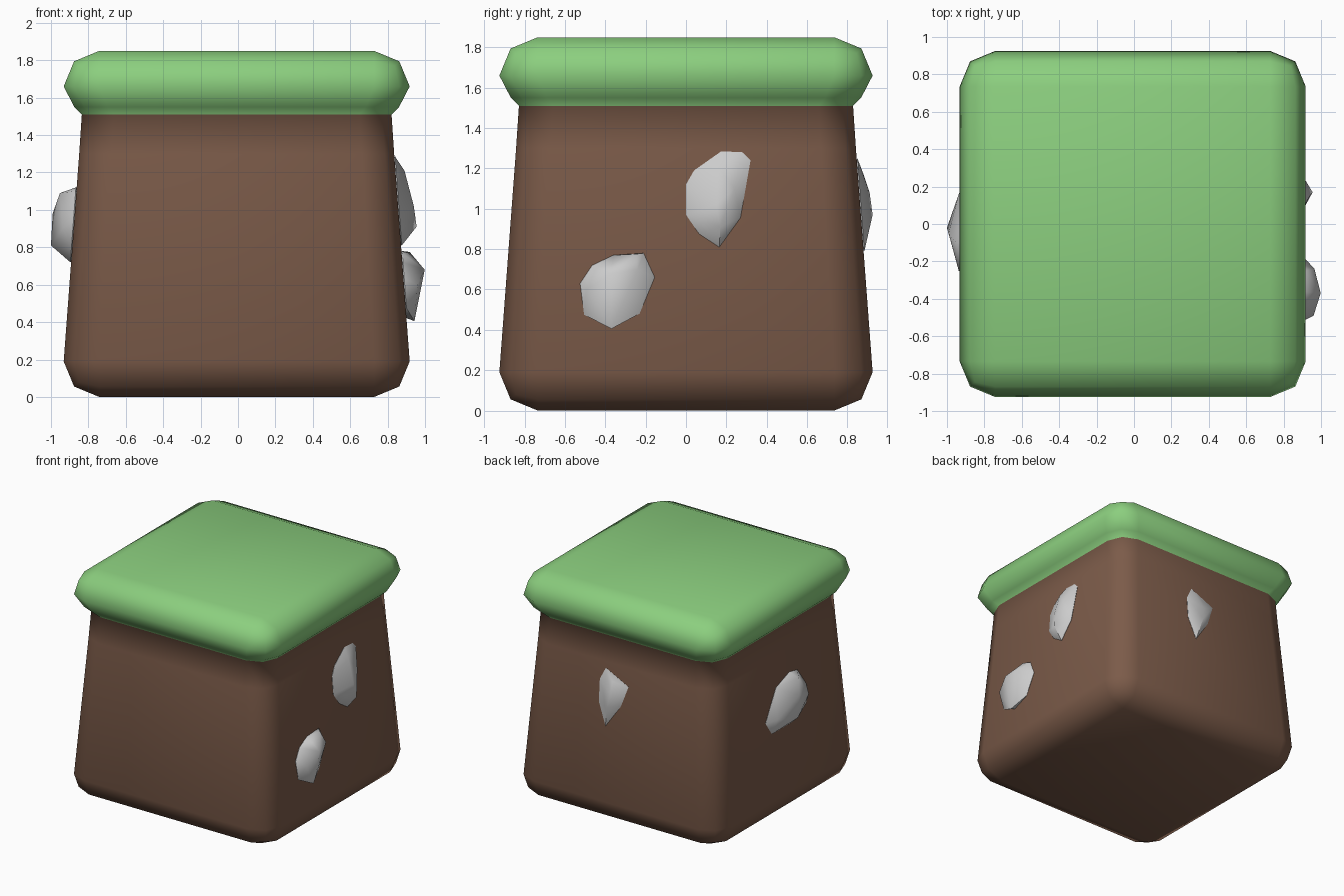
import bpy, bmesh
from mathutils import Vector

if "Cube" in bpy.data.objects:
    bpy.data.objects.remove(bpy.data.objects["Cube"])

OFF = -0.007  # the block sits slightly left so the stones balance the width


def material(name, rgb):
    m = bpy.data.materials.new(name)
    m.diffuse_color = (*rgb, 1)
    m.use_nodes = True
    m.node_tree.nodes["Principled BSDF"].inputs["Base Color"].default_value = m.diffuse_color
    return m


def finish(bm, name, mats=()):
    me = bpy.data.meshes.new(name)
    bmesh.ops.recalc_face_normals(bm, faces=bm.faces[:])
    bm.to_mesh(me)
    bm.free()
    for m in mats:
        me.materials.append(m)
    ob = bpy.data.objects.new(name, me)
    bpy.context.collection.objects.link(ob)
    return ob


# Block: bevelled cube, with loops cut below the rim and then pulled in
bm = bmesh.new()
bmesh.ops.create_cube(bm, size=1.85)
bmesh.ops.translate(bm, vec=(OFF, 0, 0.925), verts=bm.verts[:])
bmesh.ops.bevel(bm, geom=bm.edges[:], offset=0.19, segments=2, profile=0.5,
                affect='EDGES', clamp_overlap=True)
loops = {1.55: 0.868, 1.51: 0.828, 1.3: 0.842}
for z in loops:
    geom = bm.verts[:] + bm.edges[:] + bm.faces[:]
    bmesh.ops.bisect_plane(bm, geom=geom, plane_co=(0, 0, z), plane_no=(0, 0, 1))
for v in bm.verts:
    for z, half in loops.items():
        if abs(v.co.z - z) < 0.001:
            v.co.x = OFF + (v.co.x - OFF) * half / 0.925
            v.co.y *= half / 0.925
for f in bm.faces:
    f.smooth = True
    f.material_index = 1 if f.calc_center_median().z > 1.51 else 0
finish(bm, "soil_block_with_grass_top",
       (material("soil", (0.20, 0.105, 0.067)), material("grass", (0.26, 0.62, 0.21))))


def wall(z):
    """Distance of the sloping wall from the middle at height z."""
    return 0.925 - 0.083 * max(z - 0.19, 0) / 1.11


def stone(name, outline, peaks, place):
    """Faceted stone: outline (across, up) on the wall, peaks (out, across, up)."""
    pts = [(wall(z) + 0.004, a, z) for a, z in outline]
    pts += peaks
    ca = sum(a for a, z in outline) / len(outline)
    cz = sum(z for a, z in outline) / len(outline)
    pts += [(wall(cz) - 0.12, ca + 0.5 * (a - ca), cz + 0.5 * (z - cz)) for a, z in outline]
    bm = bmesh.new()
    for p in pts:
        bm.verts.new(place(Vector(p)))
    hull = bmesh.ops.convex_hull(bm, input=bm.verts[:])
    bmesh.ops.delete(bm, geom=list({g for g in hull['geom_interior']}), context='VERTS')
    ob = finish(bm, name)
    bpy.ops.object.select_all(action='DESELECT')
    ob.select_set(True)
    bpy.context.view_layer.objects.active = ob
    bpy.ops.object.shade_smooth_by_angle(angle=1.0)


def right(p):
    return Vector((p.x + OFF, p.y, p.z))


def left(p):
    return Vector((-p.x + OFF, p.y, p.z))


def back(p):
    return Vector((p.y, p.x, p.z))


# Stones on the right, left and back walls
stone("stone_right_upper",
      [(0, 1.12), (0, 0.97), (0.065, 0.875), (0.165, 0.81), (0.27, 0.955),
       (0.32, 1.24), (0.28, 1.28), (0.175, 1.285), (0.04, 1.19)],
      [(0.962, 0.17, 0.91), (0.947, 0.15, 1.02), (0.897, 0.16, 1.21), (0.92, 0.24, 1.1)], right)
stone("stone_right_lower",
      [(-0.525, 0.63), (-0.505, 0.475), (-0.37, 0.42), (-0.23, 0.48), (-0.155, 0.66),
       (-0.21, 0.78), (-0.36, 0.77), (-0.465, 0.72)],
      [(1.005, -0.37, 0.68), (0.972, -0.24, 0.7), (0.967, -0.49, 0.6),
       (0.95, -0.37, 0.405), (0.925, -0.25, 0.775)], right)
stone("stone_left",
      [(-0.1, 1.12), (-0.2, 1.1), (-0.3, 0.95), (-0.28, 0.8), (-0.1, 0.72),
       (0.17, 0.72), (0.24, 0.83), (0.08, 1.06)],
      [(0.993, -0.02, 0.81), (0.984, -0.05, 0.98), (0.945, -0.1, 1.09),
       (0.93, -0.25, 0.9), (0.93, 0.16, 0.84)], left)
stone("stone_back",
      [(0.13, 1.25), (0.18, 1.15), (0.18, 0.97), (0.11, 0.79), (-0.02, 0.98), (-0.08, 1.15)],
      [(0.925, 0.07, 0.97), (0.91, 0.05, 1.08), (0.88, 0.05, 1.17)], back)
